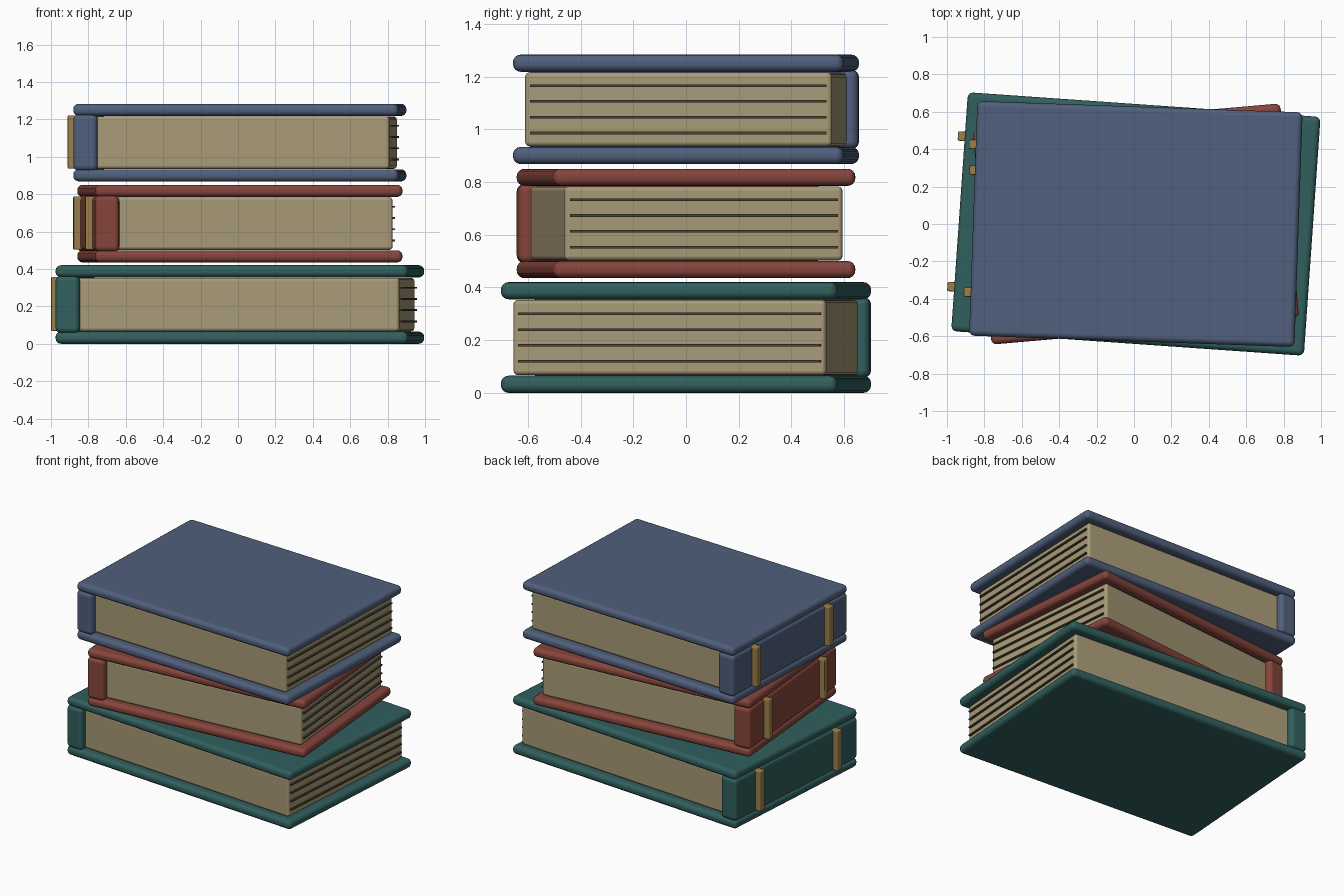
import bpy
from math import radians
from mathutils import Matrix, Vector

if "Cube" in bpy.data.objects:
    bpy.data.objects.remove(bpy.data.objects["Cube"])


def material(name, rgb):
    m = bpy.data.materials.new(name)
    m.diffuse_color = (*rgb, 1)
    m.use_nodes = True
    m.node_tree.nodes["Principled BSDF"].inputs["Base Color"].default_value = m.diffuse_color
    return m


PAGES = material("paper", (0.40, 0.33, 0.19))
LINES = material("page_line", (0.07, 0.057, 0.035))
GOLD = material("gold", (0.33, 0.22, 0.07))


def block(name, lo, hi, bevel, segments, mat, frame):
    """Rounded box between two local corners, placed by the book's frame."""
    lo, hi = Vector(lo), Vector(hi)
    bpy.ops.mesh.primitive_cube_add(size=1)
    ob = bpy.context.object
    ob.name = name
    ob.data.transform(Matrix.Translation((lo + hi) / 2) @ Matrix.Diagonal((*(hi - lo), 1)))
    ob.data.materials.append(mat)
    if bevel:
        bpy.ops.object.shade_smooth_by_angle(angle=radians(40))
        mod = ob.modifiers.new("rounding", 'BEVEL')
        mod.width = bevel
        mod.segments = segments
        mod.harden_normals = True
    ob.matrix_world = frame
    return ob


def book(label, width, depth, z, height, angle, mat):
    frame = Matrix.Translation((0.01, 0, z)) @ Matrix.Rotation(radians(angle), 4, 'Z')
    x, y, t = width / 2, depth / 2, 0.065
    # covers
    for side, z0 in (("bottom", 0), ("top", height - t)):
        block(f"{label}_{side}_cover", (-x, -y, z0), (x, y, z0 + t), 0.029, 4, mat, frame)
    # spine
    block(f"{label}_spine", (-x, -y, t - 0.008), (-x + 0.13, y, height - t + 0.008),
          0.029, 4, mat, frame)
    # page block
    px, py = x - 0.05, y - 0.045
    block(f"{label}_pages", (-x + 0.08, -py, t + 0.002), (px, py, height - t - 0.002),
          0.018, 3, PAGES, frame)
    # page lines on the fore edge
    for i in range(4):
        zc = height / 2 + (i - 1.5) * 0.06
        block(f"{label}_page_line_{i + 1}", (px - 0.02, -py + 0.02, zc - 0.005),
              (px + 0.013, py - 0.02, zc + 0.005), 0, 1, LINES, frame)
    # raised bands on the spine
    for side, yc in (("front", -0.315 * depth), ("back", 0.315 * depth)):
        block(f"{label}_{side}_band", (-x - 0.037, yc - 0.025, t + 0.003),
              (-x + 0.02, yc + 0.025, height - t + 0.003), 0.007, 2, GOLD, frame)


book("lower_book", 1.89, 1.28, 0.0, 0.42, -4, material("green_cloth", (0.03, 0.115, 0.11)))
book("middle_book", 1.65, 1.15, 0.435, 0.415, 5, material("red_cloth", (0.24, 0.06, 0.045)))
book("upper_book", 1.74, 1.255, 0.868, 0.415, -2, material("blue_cloth", (0.08, 0.115, 0.20)))
